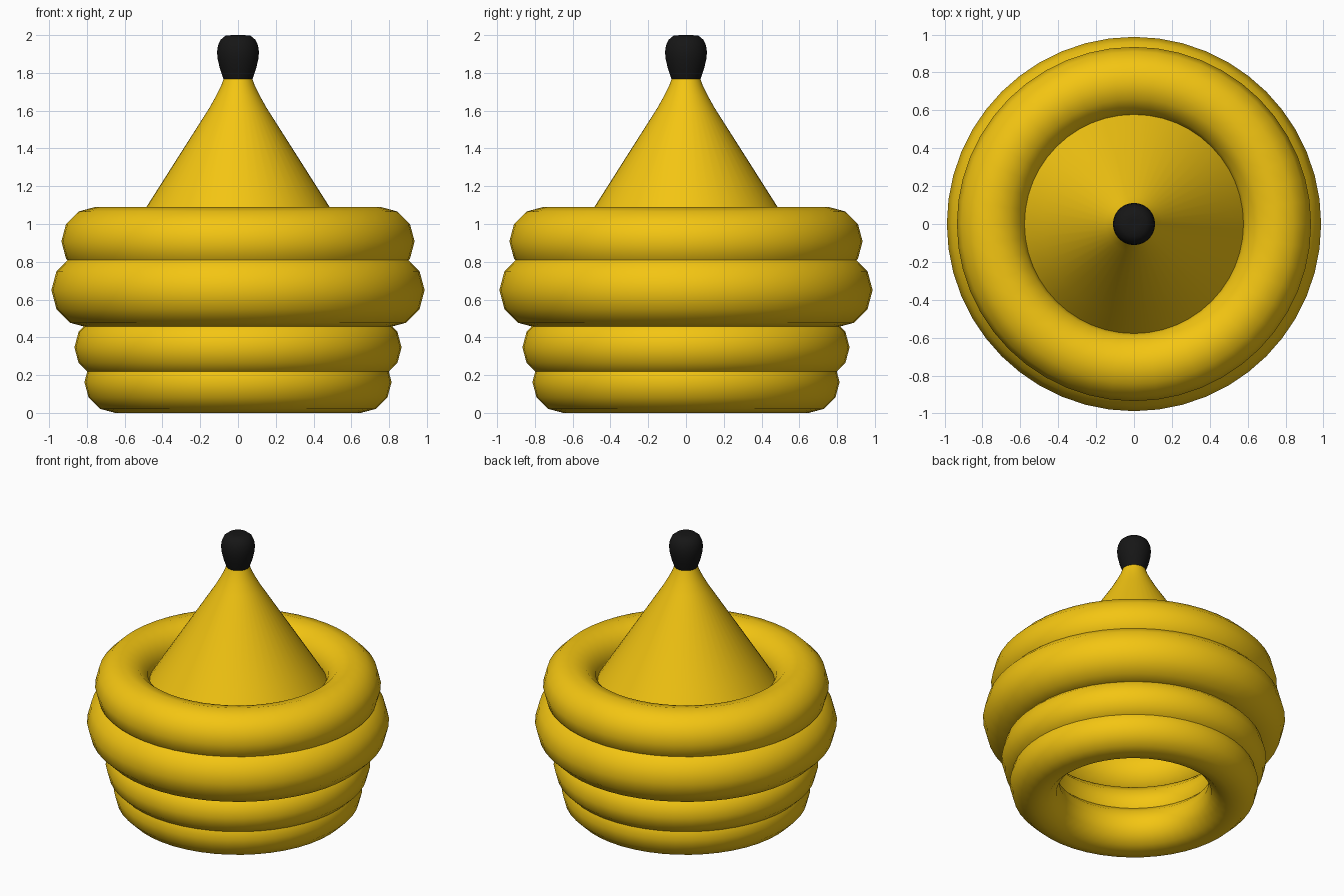
import bpy, bmesh, math

if "Cube" in bpy.data.objects:
    bpy.data.objects.remove(bpy.data.objects["Cube"])


def material(name, color):
    m = bpy.data.materials.new(name)
    m.diffuse_color = color
    m.use_nodes = True
    m.node_tree.nodes["Principled BSDF"].inputs["Base Color"].default_value = m.diffuse_color
    return m


yellow = material("yellow", (0.9, 0.56, 0.006, 1))
black = material("black", (0.008, 0.008, 0.008, 1))


def smooth(obj, angle):
    bpy.ops.object.select_all(action='DESELECT')
    bpy.context.view_layer.objects.active = obj
    obj.select_set(True)
    bpy.ops.object.shade_smooth_by_angle(angle=math.radians(angle))


def ring(name, z, major, minor):
    bpy.ops.mesh.primitive_torus_add(location=(0, 0, z), major_radius=major,
                                     minor_radius=minor, major_segments=48, minor_segments=12)
    obj = bpy.context.object
    obj.name = name
    obj.data.materials.append(yellow)
    smooth(obj, 40)


def lathe(name, profile, mat, sides=48):
    """Revolve (radius, z) points around z and cap both ends."""
    bm = bmesh.new()
    loops = []
    for r, z in profile:
        loops.append([bm.verts.new((r * math.cos(2 * math.pi * i / sides),
                                    r * math.sin(2 * math.pi * i / sides), z))
                      for i in range(sides)])
    for a, b in zip(loops, loops[1:]):
        for i in range(sides):
            j = (i + 1) % sides
            bm.faces.new((a[i], a[j], b[j], b[i]))
    bm.faces.new(loops[0][::-1])
    bm.faces.new(loops[-1])
    me = bpy.data.meshes.new(name)
    bm.to_mesh(me)
    bm.free()
    obj = bpy.data.objects.new(name, me)
    bpy.context.collection.objects.link(obj)
    me.materials.append(mat)
    smooth(obj, 50)


# Stacked body rings, bottom to top
for i, (z, major, minor) in enumerate([(0.163, 0.65, 0.163), (0.347, 0.703, 0.163),
                                       (0.65, 0.788, 0.2), (0.908, 0.752, 0.183)]):
    ring(f"body_ring_{i + 1}", z, major, minor)

# Conical top, flaring slightly into the neck
lathe("cone_top", [(0.605, 0.90), (0.485, 1.09), (0.15, 1.617), (0.115, 1.68),
                   (0.09, 1.73), (0.076, 1.768)], yellow)

# Black bulb at the tip
lathe("tip_bulb", [(0.076, 1.765), (0.095, 1.82), (0.107, 1.87), (0.111, 1.91),
                   (0.106, 1.945), (0.093, 1.975), (0.066, 1.997), (0.03, 2.0)], black)
